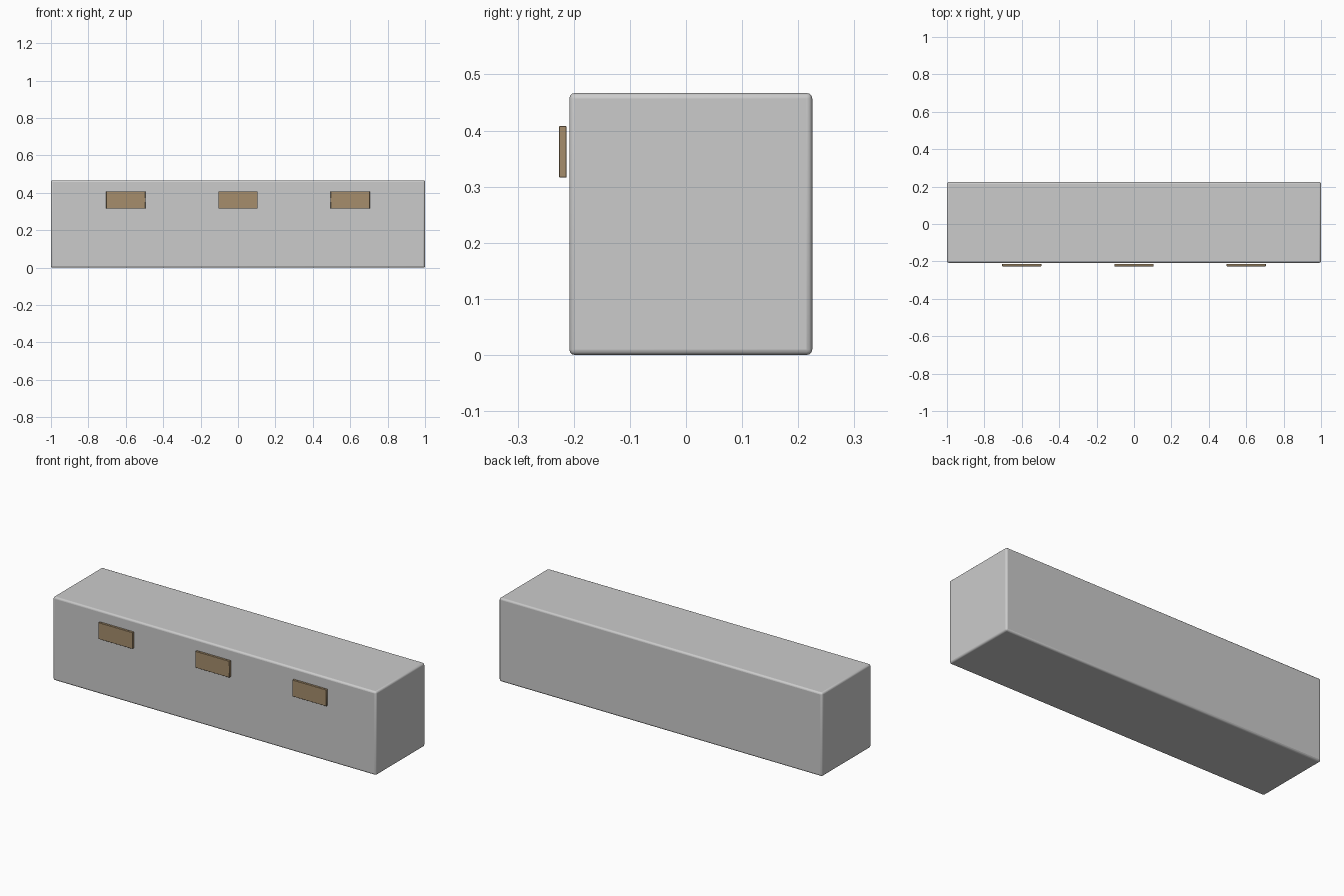
import bpy

if "Cube" in bpy.data.objects:
    bpy.data.objects.remove(bpy.data.objects["Cube"])


def box(name, lo, hi, bevel, segments):
    """Axis-aligned box between two corners, with rounded edges."""
    centre = [(a + b) / 2 for a, b in zip(lo, hi)]
    bpy.ops.mesh.primitive_cube_add(size=1, location=centre)
    obj = bpy.context.object
    obj.name = name
    obj.scale = [b - a for a, b in zip(lo, hi)]
    bpy.ops.object.transform_apply(location=False, rotation=False, scale=True)
    mod = obj.modifiers.new("rounded_edges", 'BEVEL')
    mod.width = bevel
    mod.segments = segments
    bpy.ops.object.shade_smooth_by_angle()
    return obj


# Long solid block
box("body", (-1, -0.208, 0), (1, 0.225, 0.467), 0.01, 3)

# Three tan plates along the upper front
tan = bpy.data.materials.new("tan")
tan.diffuse_color = (0.38, 0.27, 0.15, 1)
tan.use_nodes = True
tan.node_tree.nodes["Principled BSDF"].inputs["Base Color"].default_value = tan.diffuse_color
for i, x in enumerate((-0.6, 0, 0.6)):
    plate = box(f"front_plate_{i + 1}", (x - 0.105, -0.226, 0.316),
                (x + 0.105, -0.213, 0.408), 0.001, 1)
    plate.data.materials.append(tan)
